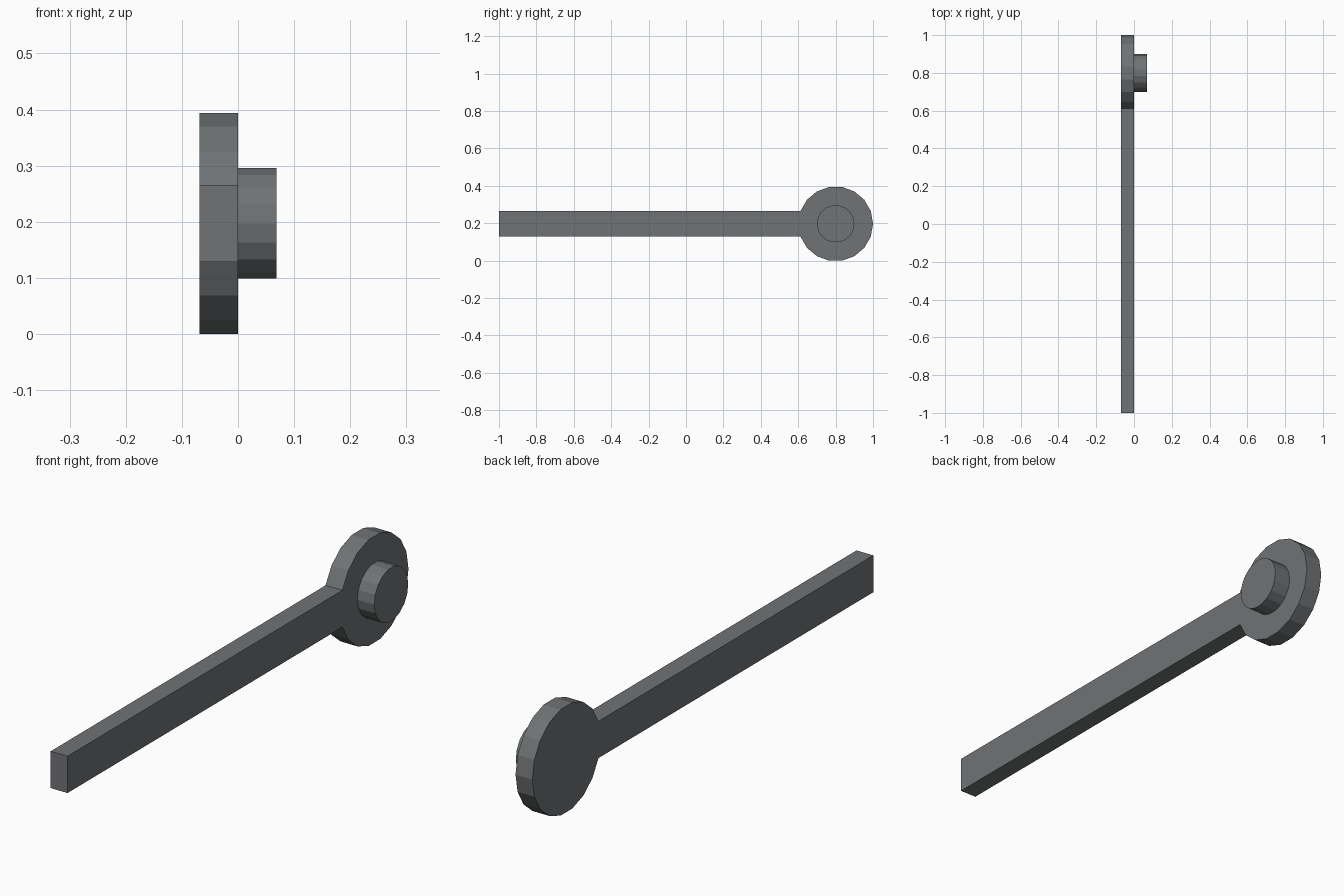
import bpy, bmesh
from math import cos, sin, radians

cube = bpy.data.objects.get("Cube")
if cube:
    bpy.data.objects.remove(cube, do_unlink=True)

SIDES = 18
STEP = 360 / SIDES
CENTRE_Y, CENTRE_Z = 0.80, 0.197
THICK = 0.069

grey = bpy.data.materials.new("dark_grey")
grey.use_nodes = True
colour = (0.16, 0.17, 0.175, 1)
grey.diffuse_color = colour
grey.node_tree.nodes["Principled BSDF"].inputs["Base Color"].default_value = colour


def ring(radius, first=0, count=SIDES):
    """Points (y, z) around the hub centre, starting at corner number first."""
    angles = [radians((first + i) * STEP) for i in range(count)]
    return [(CENTRE_Y + radius * cos(a), CENTRE_Z + radius * sin(a)) for a in angles]


def extrude_profile(name, points, x0, x1):
    """Solid made from a side profile swept along x."""
    bm = bmesh.new()
    face = bm.faces.new([bm.verts.new((x0, y, z)) for y, z in points])
    swept = bmesh.ops.extrude_face_region(bm, geom=[face], use_keep_orig=True)
    moved = [v for v in swept["geom"] if isinstance(v, bmesh.types.BMVert)]
    bmesh.ops.translate(bm, verts=moved, vec=(x1 - x0, 0, 0))
    bmesh.ops.recalc_face_normals(bm, faces=bm.faces)
    mesh = bpy.data.meshes.new(name)
    bm.to_mesh(mesh)
    bm.free()
    mesh.materials.append(grey)
    obj = bpy.data.objects.new(name, mesh)
    bpy.context.collection.objects.link(obj)
    return obj


# Lever: round hub running straight into the long bar, whose width is one hub side pair
hub = ring(0.2, SIDES // 2 + 1, SIDES - 1)
bar_end = [(-1.0, hub[-1][1]), (-1.0, hub[0][1])]
extrude_profile("lever_arm", hub + bar_end, -THICK, 0)

# Short pin standing on the hub
extrude_profile("pivot_pin", ring(0.1), 0, THICK)
